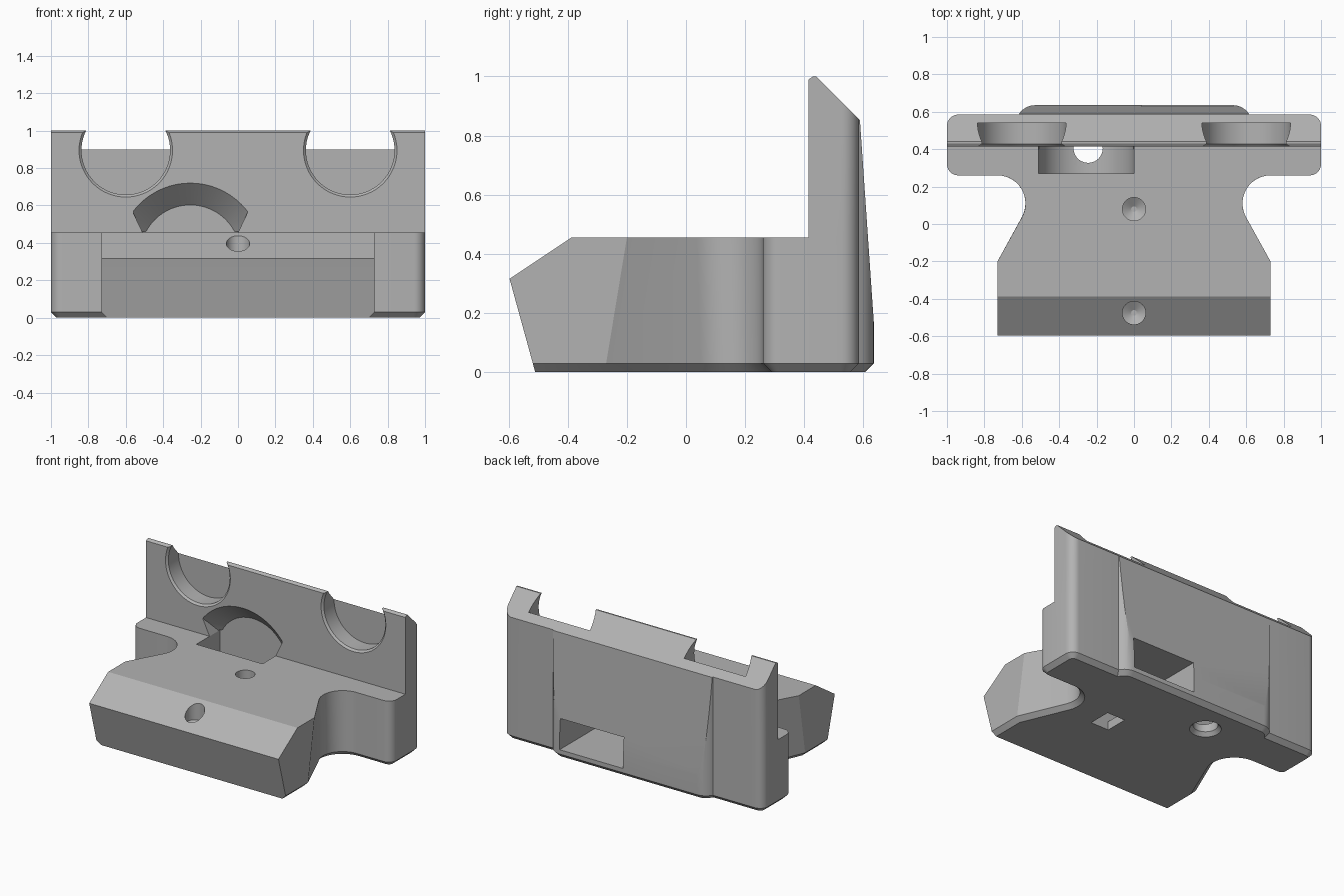
import bpy, bmesh
from math import sin, cos, acos, radians, degrees, pi
from mathutils import Vector

if "Cube" in bpy.data.objects:
    bpy.data.objects.remove(bpy.data.objects["Cube"])

grey = bpy.data.materials.new("plain grey")
grey.use_nodes = True
colour = (0.45, 0.45, 0.45, 1)
grey.diffuse_color = colour
grey.node_tree.nodes["Principled BSDF"].inputs["Base Color"].default_value = colour


def arc(cx, cy, r, a0, a1, n=8):
    angles = [radians(a0 + (a1 - a0) * i / n) for i in range(n + 1)]
    return [(cx + r * cos(a), cy + r * sin(a)) for a in angles]


def loft(name, rings):
    """Closed solid through rings of equal length."""
    bm = bmesh.new()
    loops = [[bm.verts.new(p) for p in ring] for ring in rings]
    n = len(loops[0])
    for a, b in zip(loops, loops[1:]):
        for i in range(n):
            j = (i + 1) % n
            bm.faces.new((a[i], a[j], b[j], b[i]))
    bm.faces.new(loops[0])
    bm.faces.new(loops[-1])
    bmesh.ops.recalc_face_normals(bm, faces=bm.faces)
    mesh = bpy.data.meshes.new(name)
    bm.to_mesh(mesh)
    bm.free()
    mesh.materials.append(grey)
    obj = bpy.data.objects.new(name, mesh)
    bpy.context.collection.objects.link(obj)
    return obj


def lathe_y(name, cx, cz, steps):
    return loft(name, [[(x, y, z) for x, z in arc(cx, cz, r, 0, 360, 64)[:-1]] for y, r in steps])


def lathe_z(name, cx, cy, steps):
    return loft(name, [[(x, y, z) for x, y in arc(cx, cy, r, 0, 360, 40)[:-1]] for z, r in steps])


def box(name, x0, x1, y0, y1, z0, z1):
    return loft(name, [[(x0, y0, z), (x1, y0, z), (x1, y1, z), (x0, y1, z)] for z in (z0, z1)])


def boolean(target, cutter, operation="DIFFERENCE"):
    cutter.hide_render = True
    mod = target.modifiers.new("cut", "BOOLEAN")
    mod.operation = operation
    mod.solver = "EXACT"
    mod.object = cutter
    bpy.context.view_layer.objects.active = target
    bpy.ops.object.modifier_apply(modifier=mod.name)
    bpy.data.objects.remove(cutter)


def slice_off(obj, point, normal):
    bm = bmesh.new()
    bm.from_mesh(obj.data)
    cut = bmesh.ops.bisect_plane(bm, geom=bm.verts[:] + bm.edges[:] + bm.faces[:],
                                 plane_co=point, plane_no=normal, clear_outer=True)
    edges = [e for e in cut["geom_cut"] if isinstance(e, bmesh.types.BMEdge) and e.is_boundary]
    bmesh.ops.edgeloop_fill(bm, edges=edges)
    bmesh.ops.recalc_face_normals(bm, faces=bm.faces)
    bm.to_mesh(obj.data)
    bm.free()


def plan(z, front, waist, inset=0):
    """Plan outline: front block, concave necks, rounded ends and raised back pad."""
    touch = 270 - degrees(acos(0.15 / (0.11 - waist)))
    half = [(0.73, front), (0.73, waist)]
    half += arc(0.73, 0.11, 0.15, touch, 90, 14)
    half += arc(0.94, 0.32, 0.06, -90, 0) + arc(0.94, 0.525, 0.06, 0, 90)
    half += arc(0.53, 0.535, 0.1, 30, 90)
    pts = [Vector(p) for p in half + [(-x, y) for x, y in reversed(half)]]
    ring = []
    for i, p in enumerate(pts):
        a = (p - pts[i - 1]).normalized()
        b = (pts[(i + 1) % len(pts)] - p).normalized()
        na, nb = Vector((-a.y, a.x)), Vector((-b.y, b.x))
        q = p + (na + nb) * inset / (1 + na.dot(nb))
        ring.append((q.x, front if i in (0, len(pts) - 1) else q.y, z))
    return ring


# Main body with sloping front and chamfered bottom rim
body = loft("mount_body", [plan(0, -0.51, -0.275, 0.03), plan(0.03, -0.518, -0.27),
                           plan(0.455, -0.635, -0.2), plan(1.0, -0.635, -0.2)])
boolean(body, box("step_cutter", -2, 2, -2, 0.415, 0.455, 2))

# Sloped top of the wall, its front lip, and the tapering back pad
slice_off(body, (0, 0.44, 1.0), (0, 1, 1))
slice_off(body, (0, 0.415, 0.99), (0, -0.01, 0.015))
slice_off(body, (0, 0.588, 0.855), (0, 0.685, 0.047))

# Round recesses in the wall
for side in (-1, 1):
    boolean(body, lathe_y("recess_cutter", side * 0.6, 0.895,
                          [(0.3, 0.25), (0.415, 0.25), (0.428, 0.237), (0.54, 0.237)]))

# Flared arch above the slot
arch = lathe_y("arch_cutter", -0.255, 0.335, [(0.4, 0.4), (0.53, 0.268)])
half = [(0.255, 0.3), (0.255, 0.455), (0.305, 0.56), (0.305, 0.9)]
section = half + [(-x, z) for x, z in reversed(half)]
boolean(arch, loft("arch_limit", [[(x - 0.255, y, z) for x, z in section] for y in (0.3, 0.7)]),
        "INTERSECT")
boolean(body, arch)

# Slot with a round floor, and the hole through it
boolean(body, box("slot_cutter", -0.51, 0, 0.27, 0.53, 0.33, 0.462))
boolean(body, lathe_y("slot_floor_cutter", -0.255, 0.33, [(0.27, 0.2549), (0.53, 0.2549)]))
boolean(body, lathe_z("drain_cutter", -0.245, 0.405,
                      [(-0.05, 0.1), (0, 0.1), (0.025, 0.078), (0.25, 0.078)]))

# Back pocket and the square hole below it
boolean(body, box("pocket_cutter", 0.04, 0.53, 0.0, 0.8, 0.06, 0.275))
boolean(body, box("square_cutter", 0.215, 0.355, 0.005, 0.165, -0.1, 0.1))

# Drilled pits with pointed ends
for y in (0.08, -0.475):
    boolean(body, lathe_z("pit_cutter", 0, y, [(0.29, 0.015), (0.32, 0.062), (0.5, 0.062)]))

bpy.ops.object.select_all(action="DESELECT")
body.select_set(True)
bpy.context.view_layer.objects.active = body
bpy.ops.object.shade_smooth_by_angle(angle=radians(25))
